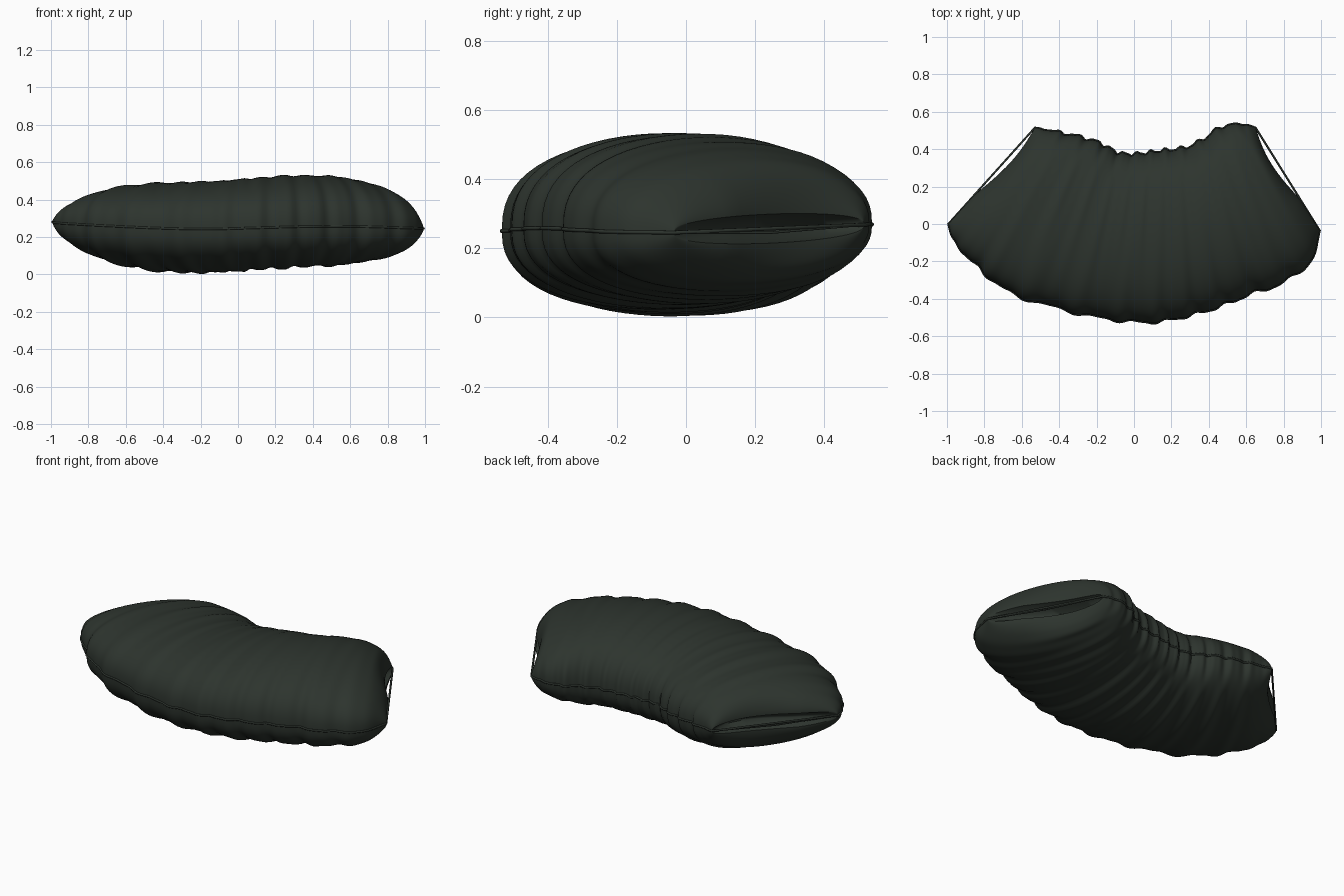
import bpy, bmesh, math
from mathutils import Vector

if "Cube" in bpy.data.objects:
    bpy.data.objects.remove(bpy.data.objects["Cube"])

cloth = bpy.data.materials.new("dark_green_cloth")
cloth.diffuse_color = (0.026, 0.034, 0.027, 1)
cloth.use_nodes = True
cloth.node_tree.nodes["Principled BSDF"].inputs["Base Color"].default_value = cloth.diffuse_color

# Seam outlines, left end to right end
FRONT = [(-.993, 0, .28), (-.96, -.09, .275), (-.85, -.215, .268), (-.66, -.365, .258),
         (-.4, -.45, .247), (-.15, -.505, .243), (.12, -.522, .25), (.4, -.46, .257),
         (.62, -.375, .257), (.8, -.31, .252), (.95, -.19, .247), (.993, -.035, .245)]
BACK = [(-.53, .515, .26), (-.35, .48, .255), (-.2, .44, .25), (-.08, .38, .245),
        (.02, .375, .245), (.13, .39, .25), (.28, .41, .255), (.38, .46, .26),
        (.47, .52, .265), (.58, .533, .27), (.65, .515, .268)]


def spline(points):
    """Return a function giving the point at a fraction of the curve length."""
    p = [Vector(q) for q in points]
    p = [2 * p[0] - p[1]] + p + [2 * p[-1] - p[-2]]
    fine = []
    for i in range(1, len(p) - 2):
        a, b, c, d = p[i - 1:i + 3]
        for k in range(40):
            t = k / 40
            fine.append(.5 * (2 * b + (c - a) * t + (2 * a - 5 * b + 4 * c - d) * t * t
                              + (3 * b - a - 3 * c + d) * t ** 3))
    fine.append(p[-2])
    length = [0]
    for a, b in zip(fine, fine[1:]):
        length.append(length[-1] + (b - a).length)

    def at(s):
        goal = s * length[-1]
        for i in range(len(fine) - 1):
            if goal <= length[i + 1]:
                f = (goal - length[i]) / (length[i + 1] - length[i])
                return fine[i].lerp(fine[i + 1], f)
        return fine[-1].copy()
    return at


front_at, back_at = spline(FRONT), spline(BACK)


def fold(s, n, phase):
    """Irregular gathered folds along the length, fading at the ends."""
    a = 2 * math.pi * (n * s + .35 * math.sin(9 * s + phase)) + phase
    return (math.sin(a) + .4 * math.sin(1.9 * a + 1)) * min(1, 8 * s, 8 * (1 - s))


def edges(s):
    """Front and back seam points with gathered scallops."""
    f, b = front_at(s), back_at(s)
    across = (f - b).normalized()
    return f + across * .008 * fold(s, 12, .4), b + across * .008 * fold(s, 14, 2)


def section(s, turns, squash=1, inward=0):
    """One closed lens-shaped ring of the cushion."""
    f, b = edges(s)
    axis = Vector((1, 0, 0)) if s < .5 else Vector((-1, 0, 0))
    end = min(s, 1 - s)
    swell = max(0, 1 - (2 * s - 1) ** 4) ** .52
    side = min(1, max(0, (s - .2) / .5))
    side = side * side * (3 - 2 * side)
    ring = []
    for k in range(turns):
        t = 2 * math.pi * k / turns
        c, h = math.cos(t), math.sin(t)
        v = (1 - c) / 2                      # 0 at the front seam, 1 at the back
        p = f.lerp(b, v)
        full = math.copysign(abs(h) ** .8, h) if abs(h) > 1e-6 else 0
        high = .243 + .034 * side if h > 0 else .242 - .024 * side
        z = full * (high * swell + .042 * (1 - swell)) * squash
        near_f, near_b = (1 - v) ** 1.5, v ** 1.5
        ridge = .006 * near_f * fold(s, 12, .4) + .011 * near_b * fold(s, 14, 2)
        ridge += .002 * fold(s, 9, 3)
        p.z += z + h * ridge * (1.2 if h < 0 else .7)
        # the end panel sags inward behind its straight edge cords
        sag = .036 * math.sin(math.pi * min(1, (1 - v) / .7)) * max(0, 1 - end / .1) ** 2
        p += axis * (sag + inward * (1 - c * c))
        ring.append(p)
    return ring


# Cushion body, with shallow tucked-in ends
TURNS, STEPS = 64, 200
stations = [.5 - .5 * math.cos(math.pi * i / STEPS) for i in range(STEPS + 1)]
rings = [section(0, TURNS, .12, .09), section(0, TURNS, .7, .05)]
rings += [section(s, TURNS) for s in stations]
rings += [section(1, TURNS, .7, .05), section(1, TURNS, .12, .09)]
bm = bmesh.new()
loops = [[bm.verts.new(p) for p in ring] for ring in rings]
for a, b in zip(loops, loops[1:]):
    for k in range(TURNS):
        n = (k + 1) % TURNS
        bm.faces.new((a[k], a[n], b[n], b[k]))
# close each end with strips joining the upper and lower halves
for loop in (loops[0], loops[-1]):
    for k in range(TURNS // 2):
        quad = [loop[k], loop[k + 1], loop[-k - 1], loop[-k % TURNS]]
        bm.faces.new(list(dict.fromkeys(quad)))
bmesh.ops.remove_doubles(bm, verts=bm.verts, dist=.00005)
bmesh.ops.recalc_face_normals(bm, faces=bm.faces)
mesh = bpy.data.meshes.new("cushion_body")
bm.to_mesh(mesh)
bm.free()
mesh.materials.append(cloth)
body = bpy.data.objects.new("cushion_body", mesh)
bpy.context.collection.objects.link(body)
bpy.context.view_layer.objects.active = body
body.select_set(True)
bpy.ops.object.shade_smooth_by_angle(angle=math.radians(50))


def cord(name, points, radius, closed=False):
    """Thin round cord along a path."""
    curve = bpy.data.curves.new(name, 'CURVE')
    curve.dimensions = '3D'
    curve.bevel_depth = radius
    curve.bevel_resolution = 1
    curve.use_fill_caps = True
    line = curve.splines.new('POLY')
    line.points.add(len(points) - 1)
    for q, p in zip(line.points, points):
        q.co = (*p, 1)
    line.use_cyclic_u = closed
    curve.materials.append(cloth)
    bpy.context.collection.objects.link(bpy.data.objects.new(name, curve))


# Piping round the seam, crossing both ends as straight cords
pairs = [edges(i / 150) for i in range(151)]
cord("seam_piping", [f for f, b in pairs] + [b for f, b in reversed(pairs)], .006, True)

# Second cord beside the piping at each end
for name, (f, b) in (("left_end_cord", pairs[0]), ("right_end_cord", pairs[-1])):
    middle = f.lerp(b, .5) + Vector((0, 0, -.012))
    cord(name, [f, middle, b], .004)
